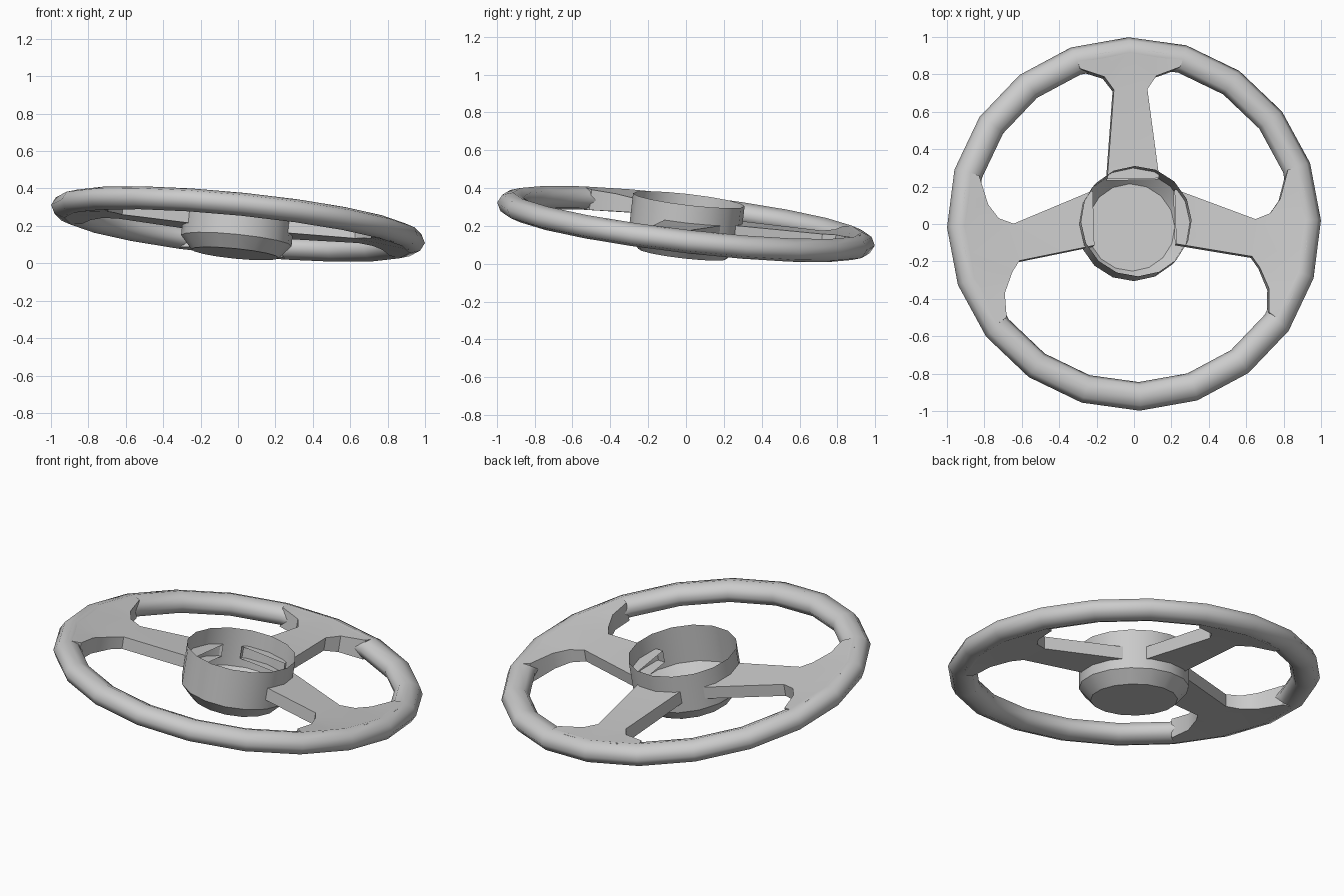
import bpy, bmesh
from math import sin, cos, pi, radians, atan2, hypot
from mathutils import Vector, Matrix

cube = bpy.data.objects.get("Cube")
if cube:
    bpy.data.objects.remove(cube)

# One plain grey for the whole wheel
grey = bpy.data.materials.new("light_grey")
grey.use_nodes = True
COLOUR = (0.6, 0.6, 0.6, 1)
grey.diffuse_color = COLOUR
grey.node_tree.nodes["Principled BSDF"].inputs["Base Color"].default_value = COLOUR

# The wheel lies tilted and slightly turned
TILT = Vector((0, 0, 1)).rotation_difference(Vector((0.1, 0.117, 1))).to_matrix().to_4x4()
PLACE = Matrix.Translation((0, 0, 0.21)) @ TILT @ Matrix.Rotation(radians(1.4), 4, 'Z')
RIM_RADIUS = 0.928


def finish(name, bm, angle):
    mesh = bpy.data.meshes.new(name)
    bm.to_mesh(mesh)
    bm.free()
    mesh.transform(PLACE)
    mesh.materials.append(grey)
    obj = bpy.data.objects.new(name, mesh)
    bpy.context.collection.objects.link(obj)
    bpy.ops.object.select_all(action='DESELECT')
    obj.select_set(True)
    bpy.context.view_layer.objects.active = obj
    bpy.ops.object.shade_smooth_by_angle(angle=radians(angle))


def lathe(name, profile, sides, angle, closed):
    """Turn a (radius, height) profile around z; an open one gets a floor."""
    bm = bmesh.new()
    rings = []
    for r, z in profile:
        rings.append([bm.verts.new((r * cos(2 * pi * i / sides), r * sin(2 * pi * i / sides), z))
                      for i in range(sides)])
    pairs = list(zip(rings, rings[1:]))
    if closed:
        pairs.append((rings[-1], rings[0]))
    for a, b in pairs:
        for i in range(sides):
            j = (i + 1) % sides
            bm.faces.new((a[i], b[i], b[j], a[j]))
    if not closed:
        bm.faces.new(list(reversed(rings[-1])))
    else:
        bmesh.ops.recalc_face_normals(bm, faces=bm.faces[:])
    finish(name, bm, angle)


def half_thickness(r):
    """Spokes swell from thin plate to the thickness of the rim."""
    t = min(max((r - 0.7) / 0.2, 0), 1)
    return 0.035 + 0.024 * t


def spoke(name, side_a, side_b, mirror=1, turn=0):
    """Plate between two edges running outward, ending inside the rim."""
    a0 = atan2(side_a[-1][1], side_a[-1][0])
    b0 = atan2(side_b[-1][1], side_b[-1][0])
    steps = 8
    arc = [(RIM_RADIUS * cos(a0 + (b0 - a0) * i / steps),
            RIM_RADIUS * sin(a0 + (b0 - a0) * i / steps)) for i in range(steps + 1)]
    outline = side_a + arc + side_b[::-1]
    bm = bmesh.new()
    spin = Matrix.Rotation(turn, 3, 'Z')
    layers = []
    for sign in (1, -1):
        layers.append([bm.verts.new(spin @ Vector((x * mirror, y, sign * half_thickness(hypot(x, y)))))
                       for x, y in outline])
    top, bottom = layers
    caps = [bm.faces.new(top), bm.faces.new(bottom[::-1])]
    # side walls; the end inside the hub stays open
    for i in range(len(top) - 1):
        bm.faces.new((top[i], bottom[i], bottom[i + 1], top[i + 1]))
    bmesh.ops.triangulate(bm, faces=caps)
    bmesh.ops.recalc_face_normals(bm, faces=bm.faces[:])
    if sum(f.normal.z for f in bm.faces if f.calc_center_median().z > 0.02) < 0:
        bmesh.ops.reverse_faces(bm, faces=bm.faces[:])
    finish(name, bm, 35)


# Rim: octagonal tube in twenty segments
section = [(RIM_RADIUS + 0.077 * cos(k * pi / 4), 0.062 * sin(k * pi / 4)) for k in range(8)]
lathe("rim", section, 20, 60, True)

# Hub: open cup with chamfered base
lathe("hub", [(0.297, 0.13), (0.297, -0.09), (0.235, -0.16)], 16, 35, False)

# Side spokes, mirrored
upper = [(0.22, 0.18), (0.65, 0.01), (0.73, 0.04), (0.785, 0.115), (0.83, 0.27)]
lower = [(0.22, -0.115), (0.625, -0.19), (0.665, -0.25), (0.71, -0.365), (0.705, -0.495)]
spoke("left_spoke", upper, lower)
spoke("right_spoke", upper, lower, mirror=-1)

# Back spoke, symmetric
edge = [(0.24, 0.14), (0.72, 0.09), (0.79, 0.14), (0.835, 0.27)]
spoke("back_spoke", edge, [(x, -y) for x, y in edge], turn=pi / 2)
